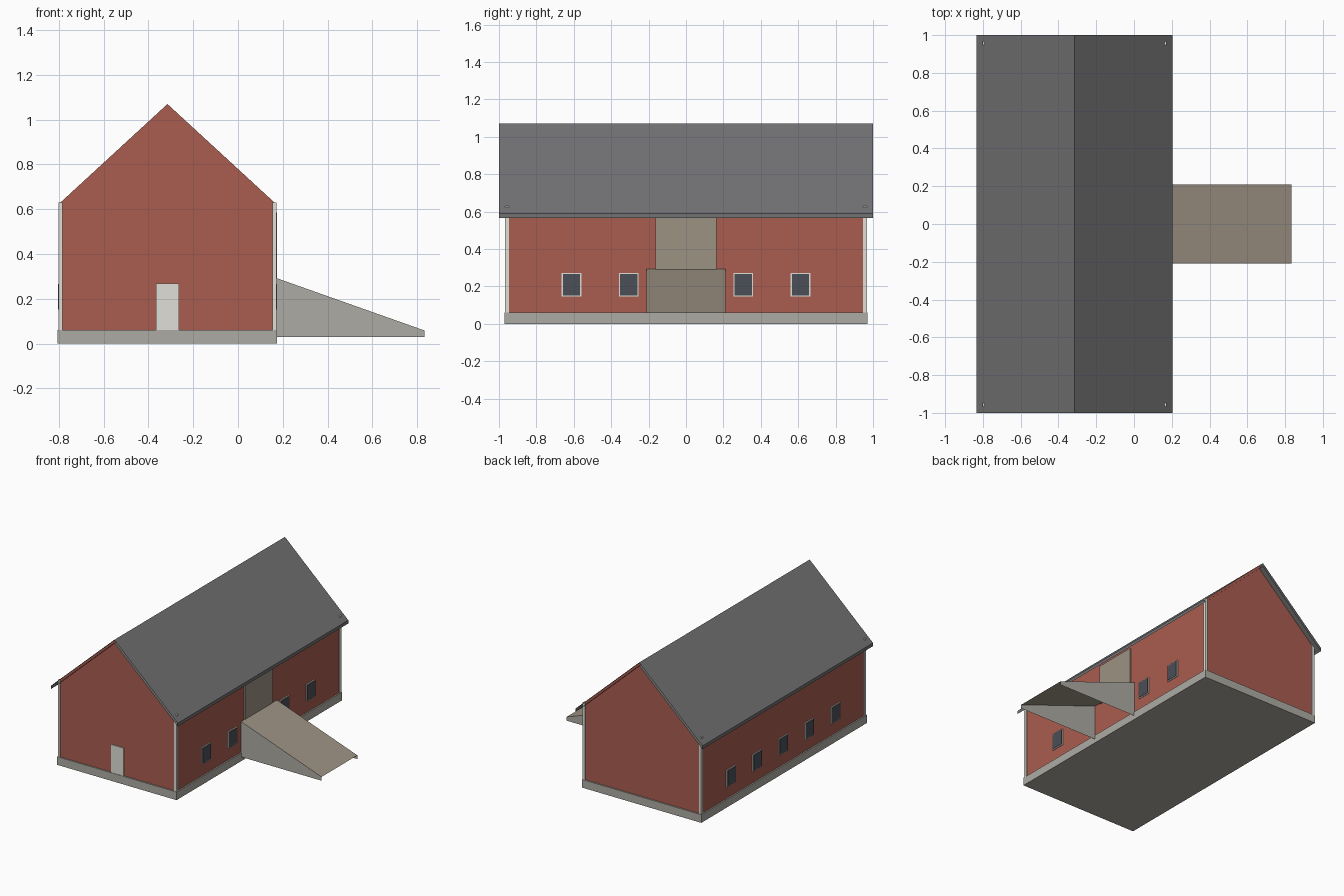
import bpy

if "Cube" in bpy.data.objects:
    bpy.data.objects.remove(bpy.data.objects["Cube"])

CX = -0.315            # ridge line of the barn
HX, HY = 0.48, 0.96    # wall half sizes
APEX, SLOPE = 1.07, 0.922


def mat(name, r, g, b):
    m = bpy.data.materials.new(name)
    m.diffuse_color = (r, g, b, 1)
    m.use_nodes = True
    m.node_tree.nodes["Principled BSDF"].inputs["Base Color"].default_value = m.diffuse_color
    return m


RED = mat("red_boards", 0.40, 0.11, 0.08)
WHITE = mat("white_trim", 0.75, 0.74, 0.68)
STONE = mat("stone", 0.42, 0.41, 0.37)
ROOF = mat("roof_grey", 0.17, 0.17, 0.175)
GLASS = mat("dark_glass", 0.07, 0.08, 0.095)
WOOD = mat("weathered_wood", 0.34, 0.29, 0.23)


def mesh(name, verts, faces, material):
    me = bpy.data.meshes.new(name)
    me.from_pydata(verts, [], faces)
    me.update()
    me.materials.append(material)
    ob = bpy.data.objects.new(name, me)
    bpy.context.collection.objects.link(ob)
    return ob


def box(name, x0, x1, y0, y1, z0, z1, material):
    v = [(x, y, z) for z in (z0, z1) for y in (y0, y1) for x in (x0, x1)]
    f = [(0, 2, 3, 1), (4, 5, 7, 6), (0, 1, 5, 4),
         (1, 3, 7, 5), (3, 2, 6, 7), (2, 0, 4, 6)]
    return mesh(name, v, f, material)


def sheet_strip(name, profile, half_y, material):
    """Extrude an open x-z profile along y, without end caps."""
    n = len(profile)
    v = [(x, y, z) for y in (-half_y, half_y) for x, z in profile]
    f = [(i, i + 1, n + i + 1, n + i) for i in range(n - 1)]
    return mesh(name, v, f, material)


# Foundation
box("foundation", CX - 0.49, CX + 0.49, -0.97, 0.97, 0, 0.06, STONE)

# Walls with gable ends, open under the roof
eave = APEX - HX * SLOPE
prof = [(CX - HX, 0.06), (CX + HX, 0.06), (CX + HX, eave),
        (CX, APEX - 0.001), (CX - HX, eave)]
verts = [(x, y, z) for y in (-HY, HY) for x, z in prof]
mesh("walls", verts, [(0, 1, 2, 3, 4), (9, 8, 7, 6, 5),
                      (1, 6, 7, 2), (0, 4, 9, 5)], RED)

# Corner boards
for sx in (-1, 1):
    for sy in (-1, 1):
        xs = sorted((CX + sx * 0.468, CX + sx * 0.487))
        ys = sorted((sy * 0.947, sy * 0.967))
        box("corner_board", *xs, *ys, 0.06, 0.63, WHITE)

# Roof: outer skin, eave boards and soffit, open at the gable ends
lo = APEX - 0.52 * SLOPE
T = 0.024
sheet_strip("roof", [(CX, APEX), (CX + 0.52, lo), (CX + 0.52, lo - T),
                     (CX, APEX - T), (CX - 0.52, lo - T),
                     (CX - 0.52, lo), (CX, APEX)], 1.0, ROOF)


# Windows: four beside the ramp, five on the far side
def window(side, y):
    def span(a, b):
        return sorted((CX + side * a, CX + side * b))
    box("window_frame", *span(HX - 0.004, HX + 0.006),
        y - 0.053, y + 0.053, 0.145, 0.272, WHITE)
    box("window_glass", *span(HX, HX + 0.009),
        y - 0.046, y + 0.046, 0.152, 0.265, GLASS)


for side, slots in ((1, (-2, -1, 1, 2)), (-1, (-2, -1, 0, 1, 2))):
    for k in slots:
        window(side, k * 0.306)

# Doors
box("front_door", CX - 0.05, CX + 0.052, -HY - 0.007, -HY + 0.005, 0.06, 0.267, WHITE)
box("hay_door", CX + HX - 0.005, CX + HX + 0.009, -0.163, 0.163, 0.29, 0.585, WOOD)

# Ramp: sloping deck on two side walls, open underneath
X0, X1, W = 0.172, 0.833, 0.21
mesh("ramp_deck", [(X0, -W, 0.292), (X1, -W, 0.058), (X1, W, 0.058), (X0, W, 0.292)],
     [(0, 1, 2, 3)], WOOD)
for s, order in ((-1, (0, 1, 2, 3)), (1, (3, 2, 1, 0))):
    mesh("ramp_side", [(X0, s * W, 0.03), (X1, s * W, 0.03),
                       (X1, s * W, 0.058), (X0, s * W, 0.292)], [order], STONE)
